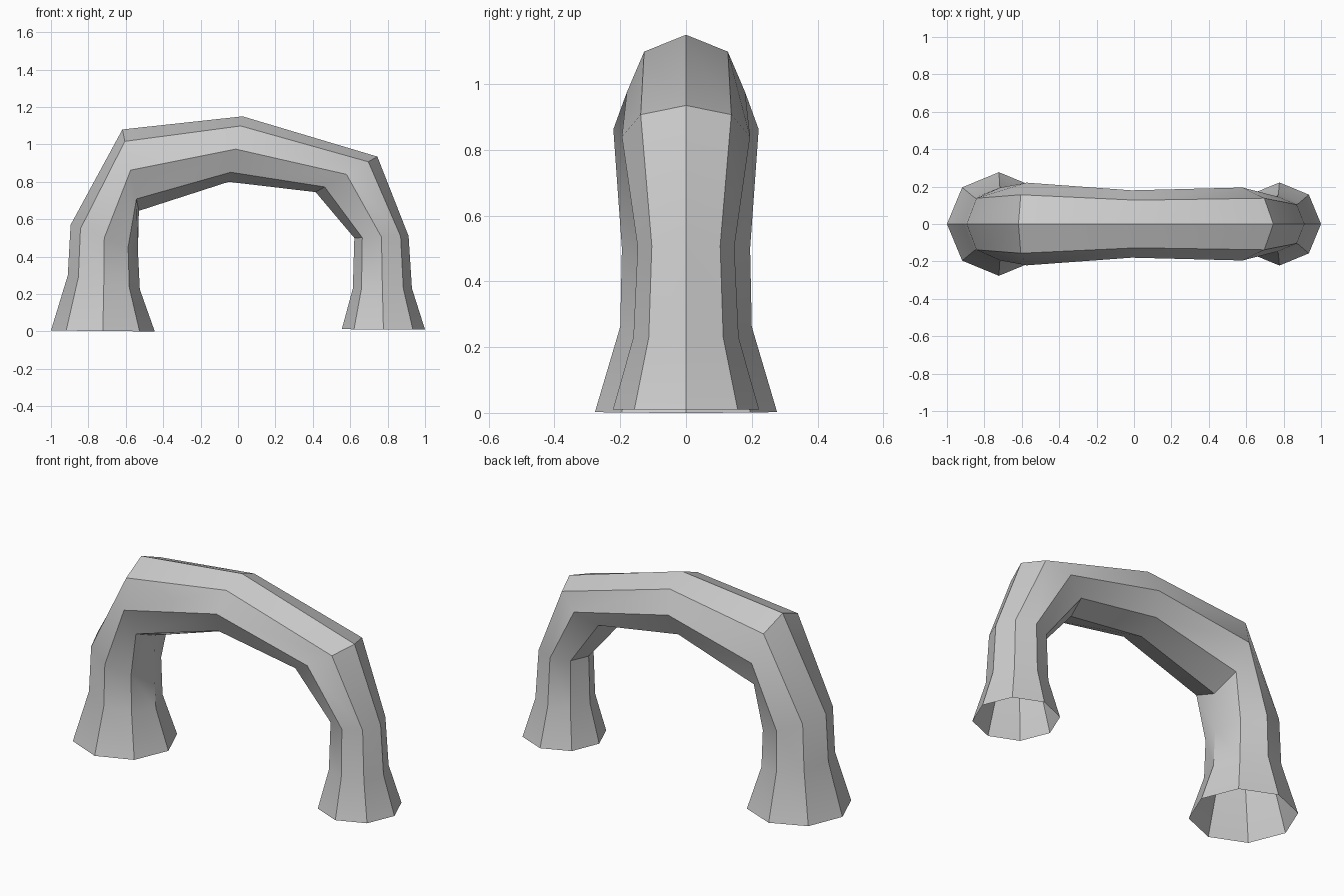
import bpy, bmesh, math
from mathutils import Vector

if "Cube" in bpy.data.objects:
    bpy.data.objects.remove(bpy.data.objects["Cube"])

SIDES = 8

# Cross-sections along the arch: outer x, outer z, inner x, inner z, half depth in y
RINGS = [
    (-1.000, 0.005, -0.445, 0.000, 0.277),   # wide left foot
    (-0.910, 0.300, -0.525, 0.225, 0.200),
    (-0.895, 0.570, -0.535, 0.430, 0.195),
    (-0.618, 1.080, -0.530, 0.645, 0.221),   # left shoulder
    (0.025, 1.150, -0.050, 0.800, 0.180),    # crown
    (0.745, 0.935, 0.415, 0.745, 0.195),     # right shoulder
    (0.912, 0.510, 0.622, 0.500, 0.147),
    (0.930, 0.230, 0.614, 0.230, 0.160),
    (1.000, 0.010, 0.555, 0.012, 0.222),     # right foot
]


def add_ring(bm, ox, oz, ix, iz, depth):
    """Octagon with one corner on the outer curve and one on the inner curve."""
    outer, inner = Vector((ox, 0, oz)), Vector((ix, 0, iz))
    mid, half = (outer + inner) / 2, (outer - inner) / 2
    verts = []
    for i in range(SIDES):
        a = 2 * math.pi * i / SIDES
        verts.append(bm.verts.new(mid + half * math.cos(a)
                                  + Vector((0, depth * math.sin(a), 0))))
    return verts


# Arch tube, open at both feet
bm = bmesh.new()
rings = [add_ring(bm, *r) for r in RINGS]
for a, b in zip(rings, rings[1:]):
    for i in range(SIDES):
        j = (i + 1) % SIDES
        bm.faces.new((a[i], b[i], b[j], a[j]))

# Make the walls face outwards (first face lies on the outer left side)
bm.normal_update()
bm.faces.ensure_lookup_table()
if bm.faces[0].normal.x > 0:
    bmesh.ops.reverse_faces(bm, faces=bm.faces[:])

mesh = bpy.data.meshes.new("arch")
bm.to_mesh(mesh)
bm.free()
arch = bpy.data.objects.new("arch", mesh)
bpy.context.collection.objects.link(arch)

# Soft bends along the tube, crisp edges between its sides
bpy.context.view_layer.objects.active = arch
arch.select_set(True)
bpy.ops.object.shade_smooth_by_angle(angle=math.radians(30))
